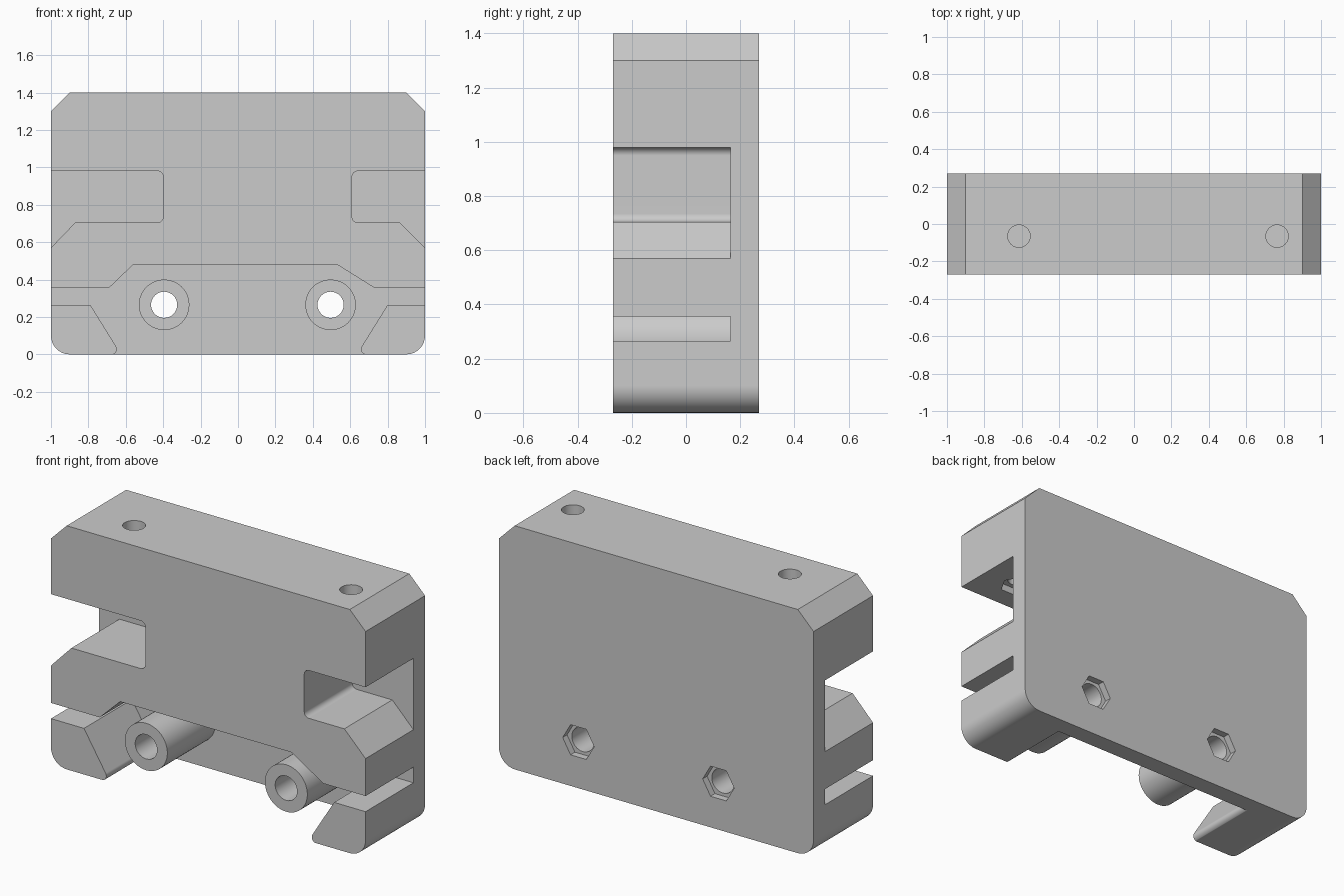
import bpy, bmesh, math
from mathutils import Vector

cube = bpy.data.objects.get("Cube")
if cube:
    bpy.data.objects.remove(cube, do_unlink=True)

FRONT, BACK, POCKET = -0.27, 0.27, 0.165   # depth of faces and pocket floor

grey = bpy.data.materials.new("mid_grey")
grey.use_nodes = True
grey.diffuse_color = (0.6, 0.6, 0.6, 1)
grey.node_tree.nodes["Principled BSDF"].inputs["Base Color"].default_value = grey.diffuse_color


def rounded(points, steps=8):
    """Turn (x, z, radius) corners into an outline with filleted corners."""
    out = []
    for i, (x, z, r) in enumerate(points):
        p = Vector((x, z))
        if r == 0:
            out.append(p)
            continue
        a = (Vector(points[i - 1][:2]) - p).normalized()
        b = (Vector(points[(i + 1) % len(points)][:2]) - p).normalized()
        half = a.angle(b) / 2
        centre = p + (a + b).normalized() * (r / math.sin(half))
        start = p + a * (r / math.tan(half)) - centre
        end = p + b * (r / math.tan(half)) - centre
        sweep = math.pi - 2 * half
        for k in range(steps + 1):
            t = k / steps
            out.append(centre + (start * math.sin((1 - t) * sweep) + end * math.sin(t * sweep)) / math.sin(sweep))
    return out


def polygon(cx, cz, radius, sides):
    return [Vector((cx + radius * math.cos(2 * math.pi * k / sides),
                    cz + radius * math.sin(2 * math.pi * k / sides))) for k in range(sides)]


def prism(name, outline, lo, hi, upright=False):
    """Extrude an outline along y, or along z when upright."""
    place = (lambda p, d: (p.x, p.y, d)) if upright else (lambda p, d: (p.x, d, p.y))
    bm = bmesh.new()
    face = bm.faces.new([bm.verts.new(place(p, lo)) for p in outline])
    grown = bmesh.ops.extrude_face_region(bm, geom=[face])["geom"]
    shift = Vector(place(Vector((0, 0)), hi - lo))
    bmesh.ops.translate(bm, vec=shift, verts=[g for g in grown if isinstance(g, bmesh.types.BMVert)])
    bmesh.ops.recalc_face_normals(bm, faces=bm.faces)
    mesh = bpy.data.meshes.new(name)
    bm.to_mesh(mesh)
    bm.free()
    mesh.materials.append(grey)
    obj = bpy.data.objects.new(name, mesh)
    bpy.context.collection.objects.link(obj)
    return obj


def combine(target, tool, operation):
    mod = target.modifiers.new(tool.name, "BOOLEAN")
    mod.operation, mod.solver, mod.object = operation, "EXACT", tool
    bpy.context.view_layer.objects.active = target
    bpy.ops.object.modifier_apply(modifier=mod.name)
    bpy.data.objects.remove(tool, do_unlink=True)


# Block with chamfered top corners and rounded bottom corners
body = prism("carriage_block", rounded([
    (-1, 0, 0.1), (1, 0, 0.1), (1, 1.3, 0), (0.9, 1.4, 0), (-0.9, 1.4, 0), (-1, 1.3, 0)]), FRONT, BACK)

# Side pockets with a flared lower lip
for side, inner, lip in ((-1, 0.4, 0.87), (1, 0.61, 0.865)):
    slot = rounded([(side * 1.1, 0.98, 0), (side * inner, 0.98, 0.03), (side * inner, 0.705, 0.03),
                    (side * lip, 0.705, 0), (side, 0.57, 0), (side * 1.1, 0.466, 0)])
    combine(body, prism("side_pocket", slot, FRONT - 0.1, POCKET), "DIFFERENCE")

# Lower channel, which leaves a hooked foot at each end
channel = rounded([
    (-1.1, 0.265, 0), (-0.79, 0.265, 0), (-0.624, -0.002, 0.03), (-0.69, -0.002, 0), (-0.69, -0.1, 0),
    (0.7, -0.1, 0), (0.7, -0.002, 0), (0.634, -0.002, 0.03), (0.8, 0.265, 0), (1.1, 0.265, 0),
    (1.1, 0.355, 0), (0.73, 0.355, 0), (0.53, 0.48, 0), (-0.56, 0.48, 0), (-0.69, 0.355, 0), (-1.1, 0.355, 0)])
combine(body, prism("lower_channel", channel, FRONT - 0.1, POCKET), "DIFFERENCE")

# Bolt bosses, through holes and hexagonal nut recesses in the back
for x in (-0.395, 0.495):
    combine(body, prism("bolt_boss", polygon(x, 0.265, 0.135, 48), FRONT, 0.2), "UNION")
    combine(body, prism("bolt_hole", polygon(x, 0.265, 0.07, 32), FRONT - 0.1, BACK + 0.1), "DIFFERENCE")
    combine(body, prism("nut_recess", polygon(x, 0.265, 0.1, 6), BACK - 0.04, BACK + 0.1), "DIFFERENCE")

# Vertical screw holes from the top into the pockets, with nut recesses in the pocket ceilings
for x in (-0.615, 0.765):
    combine(body, prism("screw_hole", polygon(x, -0.065, 0.06, 32), 0.85, 1.5, True), "DIFFERENCE")
    combine(body, prism("ceiling_recess", polygon(x, -0.065, 0.1, 6), 0.85, 1.02, True), "DIFFERENCE")

# Smooth the fillets and holes, keep the flat faces flat
bpy.ops.object.select_all(action="DESELECT")
body.select_set(True)
bpy.context.view_layer.objects.active = body
bpy.ops.object.shade_smooth_by_angle(angle=math.radians(30))
weighted = body.modifiers.new("even_normals", "WEIGHTED_NORMAL")
weighted.keep_sharp = True
